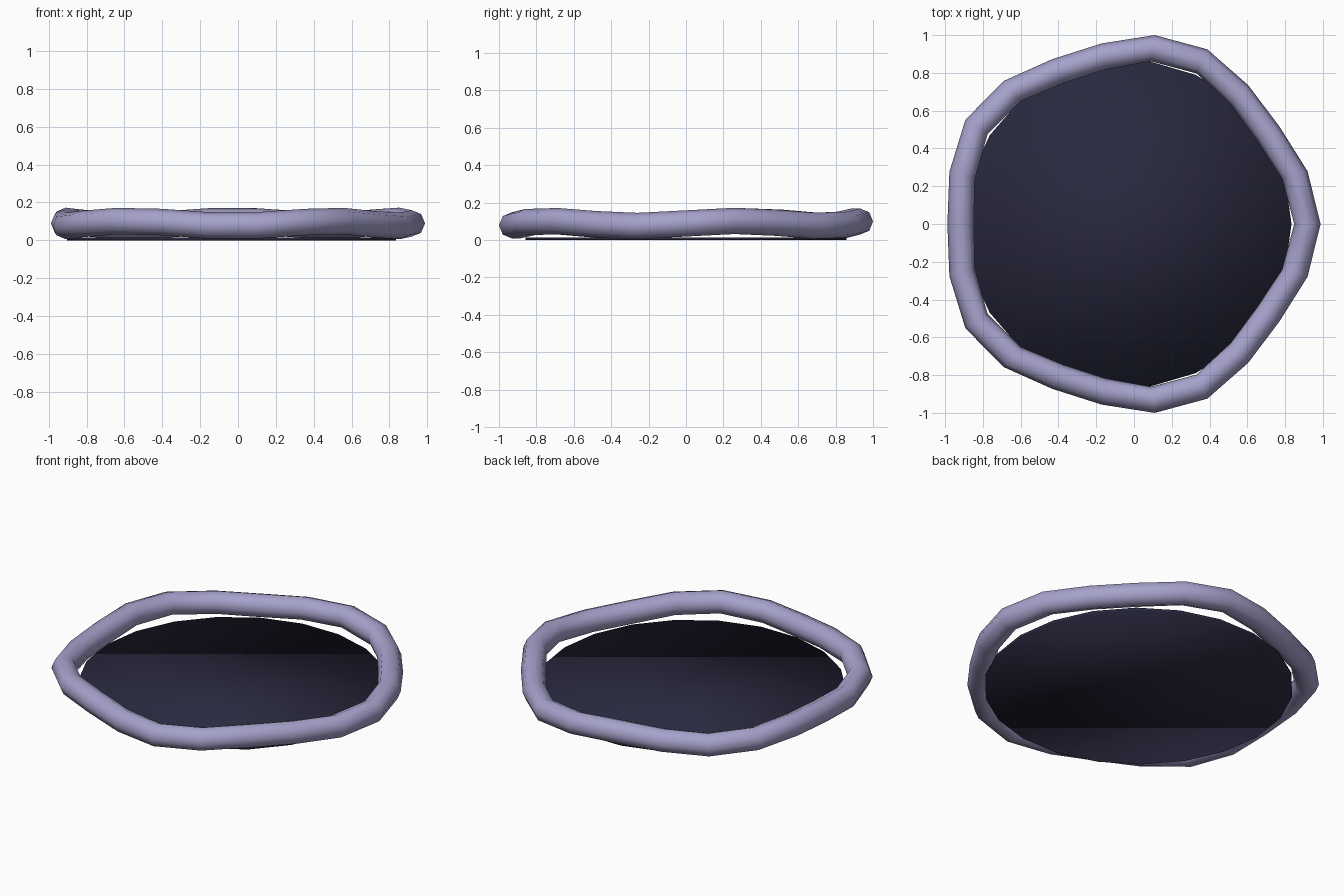
import bpy, bmesh
from math import sin, cos, pi

if "Cube" in bpy.data.objects:
    bpy.data.objects.remove(bpy.data.objects["Cube"])

CX = -0.034      # ring centre, offset so the wavy outline is centred
SEG, SIDES = 22, 8


def material(name, rgb):
    m = bpy.data.materials.new(name)
    m.diffuse_color = (*rgb, 1)
    m.use_nodes = True
    m.node_tree.nodes["Principled BSDF"].inputs["Base Color"].default_value = m.diffuse_color
    return m


def finish(bm, name, mat):
    bmesh.ops.recalc_face_normals(bm, faces=bm.faces)
    for f in bm.faces:
        f.smooth = True
    me = bpy.data.meshes.new(name)
    bm.to_mesh(me)
    bm.free()
    me.materials.append(mat)
    ob = bpy.data.objects.new(name, me)
    bpy.context.collection.objects.link(ob)
    return ob


# Wavy rim: octagonal tube swept round a five-lobed loop
bm = bmesh.new()
tube = 0.07
loops = []
for i in range(SEG):
    a = 2 * pi * i / SEG
    radius = 0.918 + 0.034 * cos(5 * a)
    height = 0.089 + 0.0135 * sin(5 * a)
    loop = []
    for j in range(SIDES):
        t = 2 * pi * j / SIDES
        r = radius + tube * cos(t)
        loop.append(bm.verts.new((CX + r * cos(a), r * sin(a), height + tube * sin(t))))
    loops.append(loop)
for i in range(SEG):
    p, q = loops[i], loops[(i + 1) % SEG]
    for j in range(SIDES):
        k = (j + 1) % SIDES
        bm.faces.new((p[j], q[j], q[k], p[k]))
finish(bm, "wavy_rim", material("lavender", (0.38, 0.36, 0.60)))

# Dark thin disc at the bottom
bm = bmesh.new()
bmesh.ops.create_cone(bm, cap_ends=True, segments=SEG, radius1=0.868, radius2=0.868, depth=0.015)
for v in bm.verts:
    x, y, z = v.co
    v.co = (CX + y, x, z + 0.0075)
finish(bm, "dark_disc", material("night", (0.022, 0.022, 0.05)))
